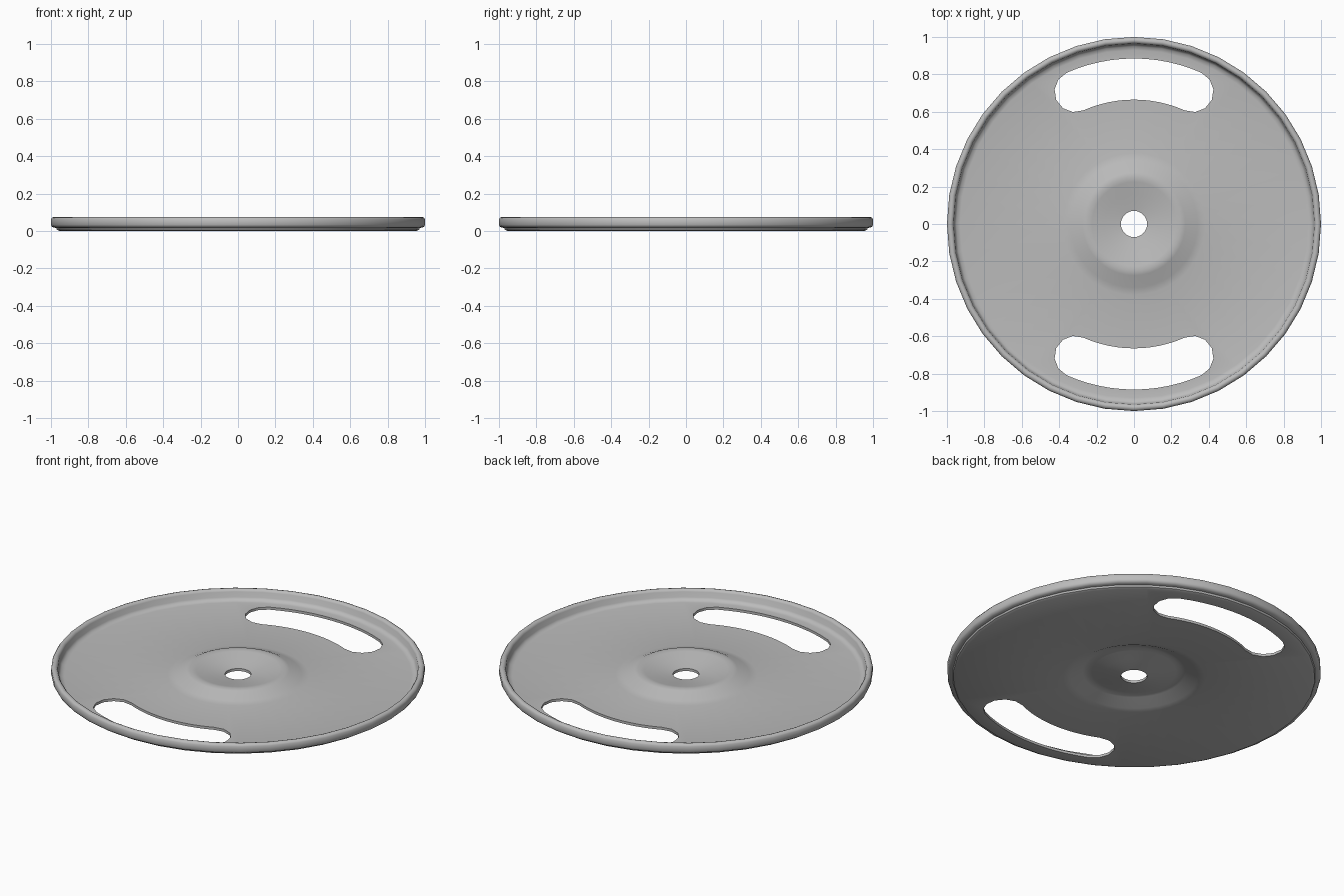
import bpy, bmesh
from math import sin, cos, pi, radians
from mathutils import Matrix, Vector

if "Cube" in bpy.data.objects:
    bpy.data.objects.remove(bpy.data.objects["Cube"])

SIDES = 40

steel = bpy.data.materials.new("grey_steel")
steel.use_nodes = True
steel.diffuse_color = (0.5, 0.5, 0.5, 1)
steel.node_tree.nodes["Principled BSDF"].inputs["Base Color"].default_value = steel.diffuse_color


def make_object(name, bm):
    bmesh.ops.recalc_face_normals(bm, faces=bm.faces)
    mesh = bpy.data.meshes.new(name)
    bm.to_mesh(mesh)
    bm.free()
    obj = bpy.data.objects.new(name, mesh)
    bpy.context.collection.objects.link(obj)
    return obj


def lathe(name, profile):
    """Revolve a closed (radius, height) profile around z."""
    bm = bmesh.new()
    verts = [bm.verts.new((r, 0, z)) for r, z in profile]
    edges = [bm.edges.new((v, verts[i - 1])) for i, v in enumerate(verts)]
    bmesh.ops.spin(bm, geom=verts + edges, cent=(0, 0, 0), axis=(0, 0, 1),
                   angle=2 * pi, steps=SIDES, use_merge=True)
    bmesh.ops.remove_doubles(bm, verts=bm.verts, dist=1e-5)
    return make_object(name, bm)


def arc_slot(name, side, radius=0.775, half_width=0.11, spread=radians(24)):
    """Curved slot cutter with rounded ends, centred on the y axis."""
    outline = []
    for i in range(13):                       # outer arc
        a = spread * (1 - i / 6)
        outline.append(((radius + half_width) * sin(a), (radius + half_width) * cos(a)))
    for i in range(1, 6):                     # left round end
        a = pi / 2 + spread + pi * i / 6
        outline.append((-radius * sin(spread) + half_width * cos(a),
                        radius * cos(spread) + half_width * sin(a)))
    for i in range(13):                       # inner arc
        a = spread * (i / 6 - 1)
        outline.append(((radius - half_width) * sin(a), (radius - half_width) * cos(a)))
    for i in range(1, 6):                     # right round end
        a = -pi / 2 - spread + pi * i / 6
        outline.append((radius * sin(spread) + half_width * cos(a),
                        radius * cos(spread) + half_width * sin(a)))
    bm = bmesh.new()
    face = bm.faces.new([bm.verts.new((x, y * side, -0.1)) for x, y in outline])
    top = bmesh.ops.extrude_face_region(bm, geom=[face])["geom"]
    bmesh.ops.translate(bm, vec=(0, 0, 0.3),
                        verts=[g for g in top if isinstance(g, bmesh.types.BMVert)])
    return make_object(name, bm)


# Dished hub, flat plate and raised rim as one turned section
upper = [(0.07, 0.025), (0.16, 0.040), (0.225, 0.055), (0.25, 0.059), (0.275, 0.054),
         (0.34, 0.023), (0.38, 0.015), (0.93, 0.015), (0.95, 0.019), (0.961, 0.032),
         (0.965, 0.062), (0.972, 0.072), (0.982, 0.075), (0.993, 0.072), (1.0, 0.062)]
lower = [(1.0, 0.033), (0.995, 0.023), (0.985, 0.018), (0.972, 0.016), (0.968, 0.006),
         (0.955, 0.0), (0.38, 0.0), (0.34, 0.008), (0.275, 0.039), (0.25, 0.044),
         (0.225, 0.040), (0.16, 0.025), (0.07, 0.010)]
disc = lathe("slotted_disc", upper + lower)
disc.data.materials.append(steel)

# Two opposite curved slots
cutters = [arc_slot("back_slot_cutter", 1), arc_slot("front_slot_cutter", -1)]
for cutter in cutters:
    cutter.hide_render = True
    cut = disc.modifiers.new(cutter.name, 'BOOLEAN')
    cut.operation = 'DIFFERENCE'
    cut.solver = 'EXACT'
    cut.object = cutter

bpy.ops.object.select_all(action='DESELECT')
bpy.context.view_layer.objects.active = disc
disc.select_set(True)
for cutter in cutters:
    bpy.ops.object.modifier_apply(modifier=cutter.name)
    bpy.data.objects.remove(cutter)
bpy.ops.object.shade_smooth_by_angle(angle=radians(40))
